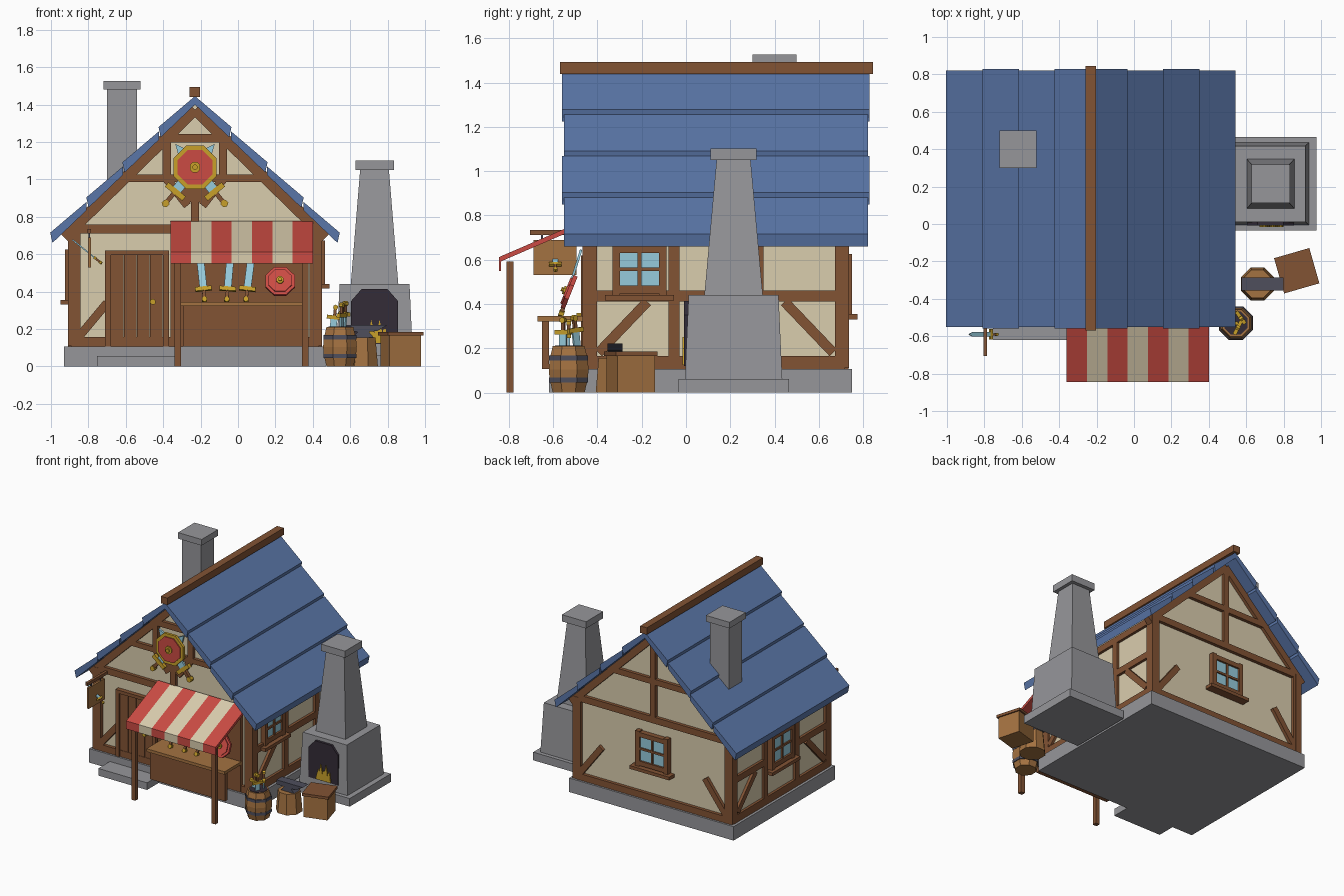
import bpy, bmesh
from math import pi, sin, cos
from mathutils import Matrix, Vector

cube = bpy.data.objects.get("Cube")
if cube:
    bpy.data.objects.remove(cube)


def material(name, rgb):
    lin = [((c / 255 + 0.055) / 1.055) ** 2.4 for c in rgb] + [1]
    m = bpy.data.materials.new(name)
    m.use_nodes = True
    m.diffuse_color = lin
    m.node_tree.nodes["Principled BSDF"].inputs["Base Color"].default_value = lin
    return m


BLUE = material("roof blue", (90, 118, 168))
CREAM = material("plaster cream", (218, 205, 174))
WOOD = material("dark wood", (130, 83, 52))
LIGHT = material("light wood", (164, 114, 65))
STONE = material("stone grey", (150, 150, 154))
SOOT = material("soot", (52, 44, 55))
GOLD = material("gold", (200, 160, 42))
GLASS = material("pale blue", (150, 203, 220))
RED = material("red", (203, 75, 67))
IRON = material("iron", (78, 78, 92))


def move(x, y, z):
    return Matrix.Translation((x, y, z))


def turn(angle, axis):
    return Matrix.Rotation(angle, 4, axis)


def finish(name, bm, mats):
    bmesh.ops.recalc_face_normals(bm, faces=bm.faces)
    me = bpy.data.meshes.new(name)
    bm.to_mesh(me)
    bm.free()
    for m in mats:
        me.materials.append(m)
    ob = bpy.data.objects.new(name, me)
    bpy.context.scene.collection.objects.link(ob)
    return ob


def build(name, parts, matrix=Matrix()):
    """Each part is an xz outline extruded in y: (points, near, far, material)."""
    bm, mats = bmesh.new(), []
    for pts, a, b, mat in parts:
        if mat not in mats:
            mats.append(mat)
        near = [bm.verts.new(matrix @ Vector((x, a, z))) for x, z in pts]
        far = [bm.verts.new(matrix @ Vector((x, b, z))) for x, z in pts]
        n = len(pts)
        faces = [bm.faces.new(near), bm.faces.new(far)]
        faces += [bm.faces.new((near[i], near[i - 1], far[i - 1], far[i])) for i in range(n)]
        for f in faces:
            f.material_index = mats.index(mat)
    return finish(name, bm, mats)


def loft(name, rings, n, matrix, mat):
    """Stack of n-sided rings (z, half x, half y)."""
    bm, loops = bmesh.new(), []
    for z, hx, hy in rings:
        k = 1 / cos(pi / n)
        ang = [(2 * i + 1) * pi / n for i in range(n)]
        loops.append([bm.verts.new(matrix @ Vector((hx * k * cos(t), hy * k * sin(t), z))) for t in ang])
    for lo, hi in zip(loops, loops[1:]):
        for i in range(n):
            bm.faces.new((lo[i - 1], lo[i], hi[i], hi[i - 1]))
    bm.faces.new(loops[0])
    bm.faces.new(loops[-1])
    return finish(name, bm, [mat])


def rect(x0, x1, z0, z1):
    return [(x0, z0), (x1, z0), (x1, z1), (x0, z1)]


def box(name, x, y, z, mat):
    return build(name, [(rect(*x, *z), y[0], y[1], mat)])


def ngon(x, z, r, n=8):
    return [(x + r * cos((2 * i + 1) * pi / n), z + r * sin((2 * i + 1) * pi / n)) for i in range(n)]


def bar(x0, z0, x1, z1, w):
    d = Vector((x1 - x0, z1 - z0)).normalized() * w / 2
    return [(x0 - d.y, z0 + d.x), (x0 + d.y, z0 - d.x), (x1 + d.y, z1 - d.x), (x1 - d.y, z1 + d.x)]


def both(fn, *c):
    """A bar and its mirror image."""
    x0, z0, x1, z1, w = c
    return [fn(x0, z0, x1, z1, w), fn(-x0, z0, -x1, z1, w)]


def window(name, cx, z0, z1, w, face, matrix):
    h, cz, f, g = w / 2, (z0 + z1) / 2, face - 0.015, face + 0.03
    parts = [(rect(cx - h, cx + h, z0, z1), face, g, GLASS),
             (rect(cx - h - .05, cx + h + .05, z0 - .05, z0 - .025), face - .04, g, WOOD)]
    for x in (cx - h, cx + h):
        parts.append((bar(x, z0 - .025, x, z1 + .025, .035), f, g, WOOD))
    for z in (z0, z1):
        parts.append((bar(cx - h, z, cx + h, z, .035), f, g, WOOD))
    parts += [(bar(cx, z0, cx, z1, .016), f + .005, g, WOOD), (bar(cx - h, cz, cx + h, cz, .016), f + .005, g, WOOD)]
    build(name, parts, matrix)


def sword(name, matrix, s=1.0):
    build(name, [([(-.018, 0), (.018, 0), (.018, .18), (0, .22), (-.018, .18)], -.005, .005, GLASS),
                 (rect(-.04, .04, -.01, .01), -.01, .01, GOLD),
                 (rect(-.008, .008, -.05, -.01), -.008, .008, WOOD),
                 (ngon(0, -.055, .014, 6), -.011, .011, GOLD)], matrix @ Matrix.Scale(s, 4))


# Stone base and step
HX, HY = -0.23, 0.135
box("stone_base", (-.93, .47), (-.48, .75), (0, .107), STONE)
box("front_step", (-.755, -.34), (-.62, -.47), (0, .055), STONE)

# Plaster walls with gables
build("plaster_walls", [([(-.66, .1), (.66, .1), (.66, .76), (0, 1.40), (-.66, .76)], -.575, .575, CREAM)], move(HX, HY, 0))

# Timber framing, each wall built facing forwards then turned
FRONT = move(HX, HY, 0)
BACK, RIGHT, LEFT = (FRONT @ turn(a, 'Z') for a in (pi, pi / 2, -pi / 2))


def timber(name, bars, face, matrix):
    build(name, [(b, face, face + .05, WOOD) for b in bars], matrix)


gable = both(bar, .645, .11, .645, .74, .065) + both(bar, .70, .69, 0, 1.373, .06) + [bar(-.67, .735, .67, .735, .05)]
sill = [bar(-.66, .132, .66, .132, .05)]
timber("front_timbers", gable + both(bar, .17, 1.22, 0, 1.22, .045) + both(bar, .38, 1.005, 0, 1.005, .04)
       + both(bar, .15, 1.0, .15, 1.22, .045) + both(bar, .15, 1.0, .04, .86, .045) + sill
       + [bar(0, .75, 0, 1.0, .045), bar(-.11, .11, -.11, .72, .04), bar(-.62, .16, -.47, .34, .045),
          rect(-.08, .08, .88, .98)], -.60, FRONT)
timber("back_timbers", gable + sill + [bar(0, .75, 0, 1.36, .045), bar(-.37, 1.03, .37, 1.03, .045)]
       + both(bar, .63, .15, .44, .40, .045), -.60, BACK)
side = both(bar, .57, .11, .57, .74, .065) + both(bar, .19, .11, .19, .72, .05) + both(bar, .53, .18, .31, .41, .045)
side += [bar(-.58, .135, .58, .135, .06), bar(-.58, .705, .58, .705, .05)]
timber("right_timbers", side + [bar(-.56, .437, .56, .437, .05)], -.68, RIGHT)
timber("left_timbers", side + both(bar, .56, .437, .19, .437, .05), -.68, LEFT)
window("back_window", 0, .38, .60, .24, -.60, BACK)
window("right_window", -.345, .466, .647, .21, -.68, RIGHT)
window("left_window", 0, .38, .60, .24, -.68, LEFT)

# Door with planks, frame and knob
door = [(rect(-.68 + i * .07, -.613 + i * .07, .107, .6), -.462, -.43, WOOD) for i in range(4)]
door += [(b, -.475, -.43, WOOD) for b in (rect(-.71, -.68, .107, .62), rect(-.40, -.37, .107, .62), rect(-.71, -.37, .595, .62))]
door.append((ngon(-.455, .345, .016), -.495, -.46, GOLD))
build("front_door", door)

# Overlapping roof tiers
for s, label in ((-1, "left"), (1, "right")):
    for i in range(4):
        u, v = .193 * i, .193 * i + .195
        line = [(u, 1.445 - .975 * u), (v, 1.47 - .975 * v), (v - .012, 1.415 - .975 * v), (u, 1.40 - .975 * u)]
        trim = .008 * (i % 2)
        build(f"roof_tier_{label}_{i + 1}", [([(HX + s * x, z) for x, z in line], -.56 + trim, .83 - trim, BLUE)])
box("ridge_beam", (-.258, -.202), (-.57, .845), (1.44, 1.493), WOOD)

# Rear chimney
box("rear_chimney_shaft", (-.70, -.54), (.32, .48), (.9, 1.48), STONE)
box("rear_chimney_cap", (-.72, -.52), (.30, .50), (1.48, 1.527), STONE)

# Forge with its tall chimney
forge = move(.73, .215, 0)
loft("forge_plinth", [(0, .245, .25), (.062, .245, .25)], 4, forge, STONE)
loft("forge_body", [(.06, .205, .22), (.44, .187, .203)], 4, forge, STONE)
loft("forge_chimney", [(.44, .127, .132), (1.05, .077, .077)], 4, forge, STONE)
loft("forge_chimney_cap", [(1.05, .103, .104), (1.102, .103, .104)], 4, forge, STONE)
build("forge_mouth", [([(.605, .12), (.855, .12), (.855, .35), (.80, .413), (.66, .413), (.605, .35)], -.008, .06, SOOT)])
for i in range(5):
    x = .69 + i * .022
    build(f"forge_flame_{i + 1}", [([(x - .02, .125), (x + .02, .125), (x + .012, .2), (x, .2 + .05 * (i % 2))], -.016, 0, GOLD)])

# Striped awning, one sloped strip per stripe
strip = [(-.845, .55), (-.835, .55), (-.835, .593), (-.46, .755), (-.46, .778), (-.845, .612)]
for i in range(7):
    x = -.36 + i * .1087
    build(f"awning_stripe_{i + 1}", [(strip, -x - .1087, -x, CREAM if i % 2 else RED)], turn(pi / 2, 'Z'))
for x, label in ((-.322, "left"), (.36, "right")):
    box(f"awning_post_{label}", (x - .017, x + .017), (-.812, -.78), (0, .592), WOOD)

# Shop counter
box("shop_back_panel", (-.33, .35), (-.468, -.43), (.11, .74), WOOD)
box("counter_top", (-.31, .355), (-.67, -.46), (.322, .345), LIGHT)
box("counter_panel", (-.295, .345), (-.65, -.62), (.107, .322), WOOD)


def shield(name, matrix, r, rim):
    parts = [(ngon(0, 0, r), -.008, .012, rim), (ngon(0, 0, r * .8), -.016, 0, RED)]
    parts += [(ngon(0, 0, r * .24), -.026, 0, GOLD), (ngon(0, 0, r * .12), -.036, 0, GOLD)]
    build(name, parts, matrix)


# Wares and wall trophy
for i, (x, a) in enumerate(((-.185, -.1), (-.055, .08), (.05, .12))):
    sword(f"counter_sword_{i + 1}", move(x, -.545, .415) @ turn(-.3, 'X') @ turn(a, 'Y'), 1.1)
shield("counter_shield", move(.225, -.53, .455) @ turn(-.38, 'X'), .085, RED)
shield("gable_shield", move(HX, -.495, 1.065), .125, GOLD)
for s, label in ((-1, "left"), (1, "right")):
    sword(f"gable_sword_{label}", move(HX + s * .105, -.477 - s * .003, .935) @ turn(-s * .69, 'Y'), 1.5)

# Hanging sign
box("sign_arm", (-.805, -.785), (-.705, -.44), (.712, .735), WOOD)
box("sign_board", (-.803, -.787), (-.69, -.495), (.53, .69), LIGHT)
for y in (-.65, -.54):
    box("sign_hanger", (-.799, -.791), (y - .005, y + .005), (.68, .715), IRON)
sword("sign_sword", move(-.765, -.59, .58) @ turn(-.89, 'Y') @ turn(pi / 2, 'Z'), .7)

# Barrel holding swords
barrel = move(.545, -.53, 0)
loft("barrel", [(z, r, r) for z, r in ((0, .072), (.06, .086), (.105, .09), (.15, .086), (.21, .072))], 8, barrel, LIGHT)
for z in (.045, .145):
    loft("barrel_band", [(z, .088, .088), (z + .022, .088, .088)], 8, barrel, IRON)
loft("barrel_opening", [(.205, .062, .062), (.213, .062, .062)], 8, barrel, SOOT)
for i, (x, y) in enumerate(((-.03, .0), (.01, -.025), (.025, .03))):
    sword(f"barrel_sword_{i + 1}", barrel @ move(x, y, .262 + .01 * i) @ turn(i * 1.1, 'Z') @ turn(pi + .12 - .12 * i, 'Y'))

# Anvil on a stump
loft("stump", [(0, .088, .088), (.155, .075, .075)], 8, move(.66, -.32, 0), LIGHT)
build("anvil", [([(.61, .15), (.73, .15), (.70, .185), (.745, .19), (.80, .222), (.575, .222), (.575, .19), (.64, .185)], -.355, -.287, IRON)])

# Crate with lid
crate = move(.87, -.25, 0) @ turn(.28, 'Z')
loft("crate", [(0, .088, .088), (.165, .088, .088)], 4, crate, LIGHT)
loft("crate_lid", [(.165, .098, .098), (.185, .098, .098)], 4, crate, WOOD)
